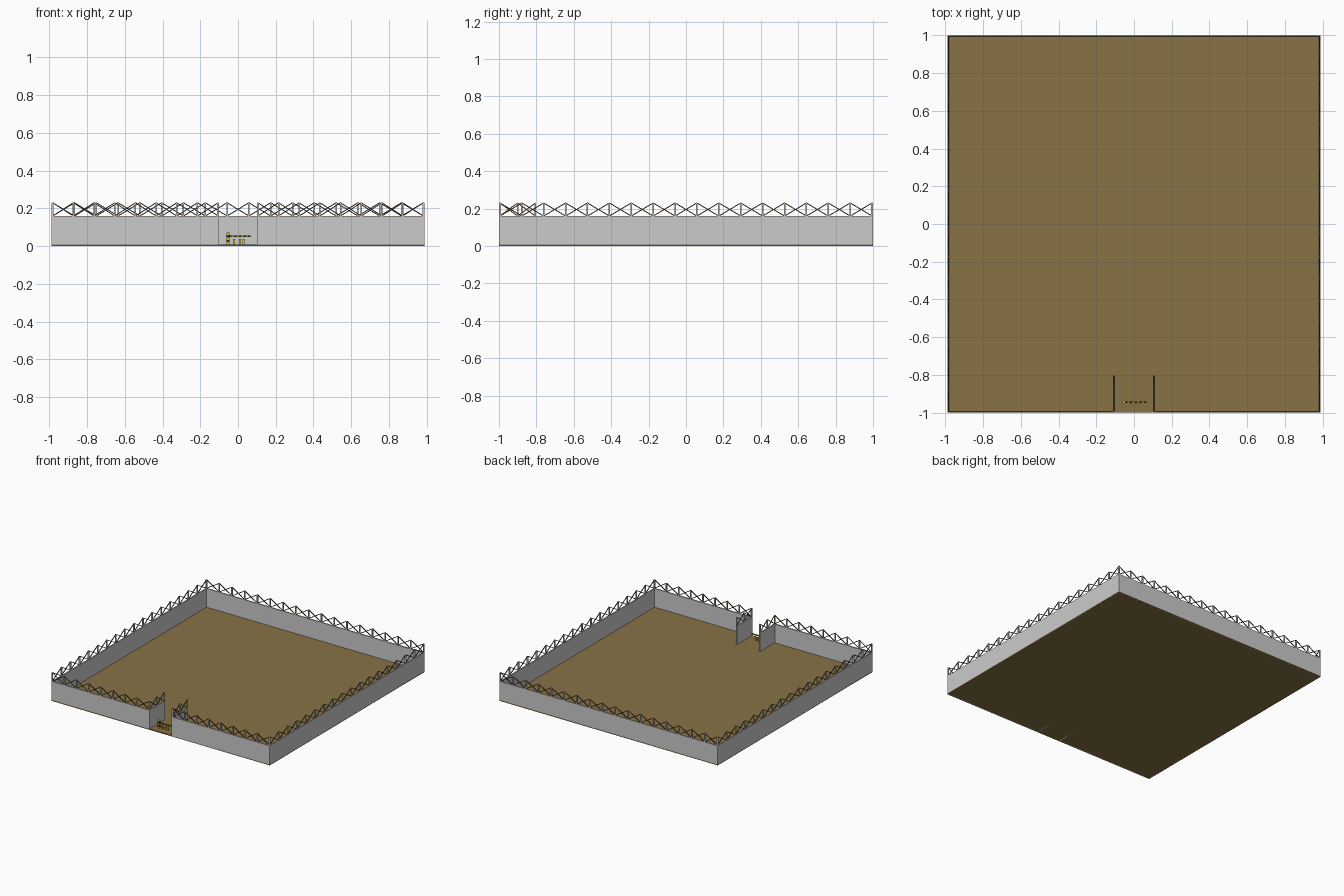
import bpy, bmesh, math
from mathutils import Vector, Matrix

if "Cube" in bpy.data.objects:
    bpy.data.objects.remove(bpy.data.objects["Cube"])

def material(name, rgb):
    m = bpy.data.materials.new(name)
    m.diffuse_color = (*rgb, 1)
    m.use_nodes = True
    m.node_tree.nodes["Principled BSDF"].inputs["Base Color"].default_value = m.diffuse_color
    return m

SAND = material("sand", (0.25, 0.17, 0.06))
RUST = material("rusty_wire", (0.12, 0.07, 0.035))
YELLOW = material("yellow_paint", (0.65, 0.6, 0.03))
BLACK = material("black_paint", (0.02, 0.02, 0.02))

def add_box(bm, lo, hi):
    c = [(a + b) / 2 for a, b in zip(lo, hi)]
    s = [b - a for a, b in zip(lo, hi)]
    bmesh.ops.create_cube(bm, size=1, matrix=Matrix.Translation(c) @ Matrix.Diagonal((*s, 1)))

def add_bar(bm, p, q, w):
    p, q = Vector(p), Vector(q)
    d = q - p
    rot = d.to_track_quat('Z', 'Y').to_matrix().to_4x4()
    bmesh.ops.create_cube(bm, size=1, matrix=Matrix.Translation((p + q) / 2) @ rot @ Matrix.Diagonal((w, w, d.length, 1)))

def finish(bm, name, mat=None):
    me = bpy.data.meshes.new(name)
    bm.to_mesh(me)
    bm.free()
    ob = bpy.data.objects.new(name, me)
    bpy.context.collection.objects.link(ob)
    if mat:
        me.materials.append(mat)
    return ob

X, Y, T, H, TOP = 0.987, 1.0, 0.01, 0.16, 0.23
GX, GY = 0.1, -0.8
h = T / 2

# Ground slab
bm = bmesh.new()
add_box(bm, (-X, -Y, 0), (X, Y, 0.008))
finish(bm, "ground_slab", SAND)

# Each wall run: start, end, number of fence bays
xi, yi, gx = X - h, Y - h, GX + h
runs = {
    "back_wall": ((-xi, yi), (xi, yi), 17),
    "left_wall": ((-xi, -yi), (-xi, yi), 17),
    "right_wall": ((xi, -yi), (xi, yi), 17),
    "front_left_wall": ((-xi, -yi), (-gx, -yi), 8),
    "front_right_wall": ((gx, -yi), (xi, -yi), 8),
    "gate_left_wall": ((-gx, -yi), (-gx, GY - h), 2),
    "gate_right_wall": ((gx, -yi), (gx, GY - h), 2),
}
for name, (a, b, n) in runs.items():
    # Concrete wall
    bm = bmesh.new()
    add_box(bm, (a[0] - h, a[1] - h, 0), (b[0] + h, b[1] + h, H))
    finish(bm, name)
    # Fence posts and crossed wires above it
    posts, wires = bmesh.new(), bmesh.new()
    pts = [Vector((a[0] + (b[0] - a[0]) * i / n, a[1] + (b[1] - a[1]) * i / n, 0)) for i in range(n + 1)]
    along = (pts[1] - pts[0]).normalized()
    e = Vector((abs(along.x), abs(along.y), 0)) * 0.004 + Vector((abs(along.y), abs(along.x), 0)) * h
    for p in pts:
        add_box(posts, p - e + Vector((0, 0, H)), p + e + Vector((0, 0, TOP)))
    for p, q in zip(pts, pts[1:]):
        for z0, z1 in ((H, TOP), (TOP, H)):
            add_bar(wires, p + Vector((0, 0, z0)), q + Vector((0, 0, z1)), 0.005)
    finish(posts, name + "_posts")
    finish(wires, name + "_wires", RUST)

# Gate barrier: striped stand, striped boom and short bollards
by = -0.945
parts = {"yellow": bmesh.new(), "black": bmesh.new()}
for i in range(5):
    z = 0.008 + i * 0.013
    add_box(parts["black" if i % 2 else "yellow"], (-0.06, by - 0.007, z), (-0.046, by + 0.007, z + 0.013))
for i in range(9):
    x = -0.046 + i * 0.0125
    add_box(parts["yellow" if i % 2 else "black"], (x, by - 0.004, 0.048), (x + 0.0125, by + 0.004, 0.056))
for x in (-0.022, 0.01, 0.03):
    add_box(parts["yellow"], (x - 0.005, by - 0.005, 0.008), (x + 0.005, by + 0.005, 0.038))
finish(parts["yellow"], "barrier_yellow_bands", YELLOW)
finish(parts["black"], "barrier_black_bands", BLACK)
